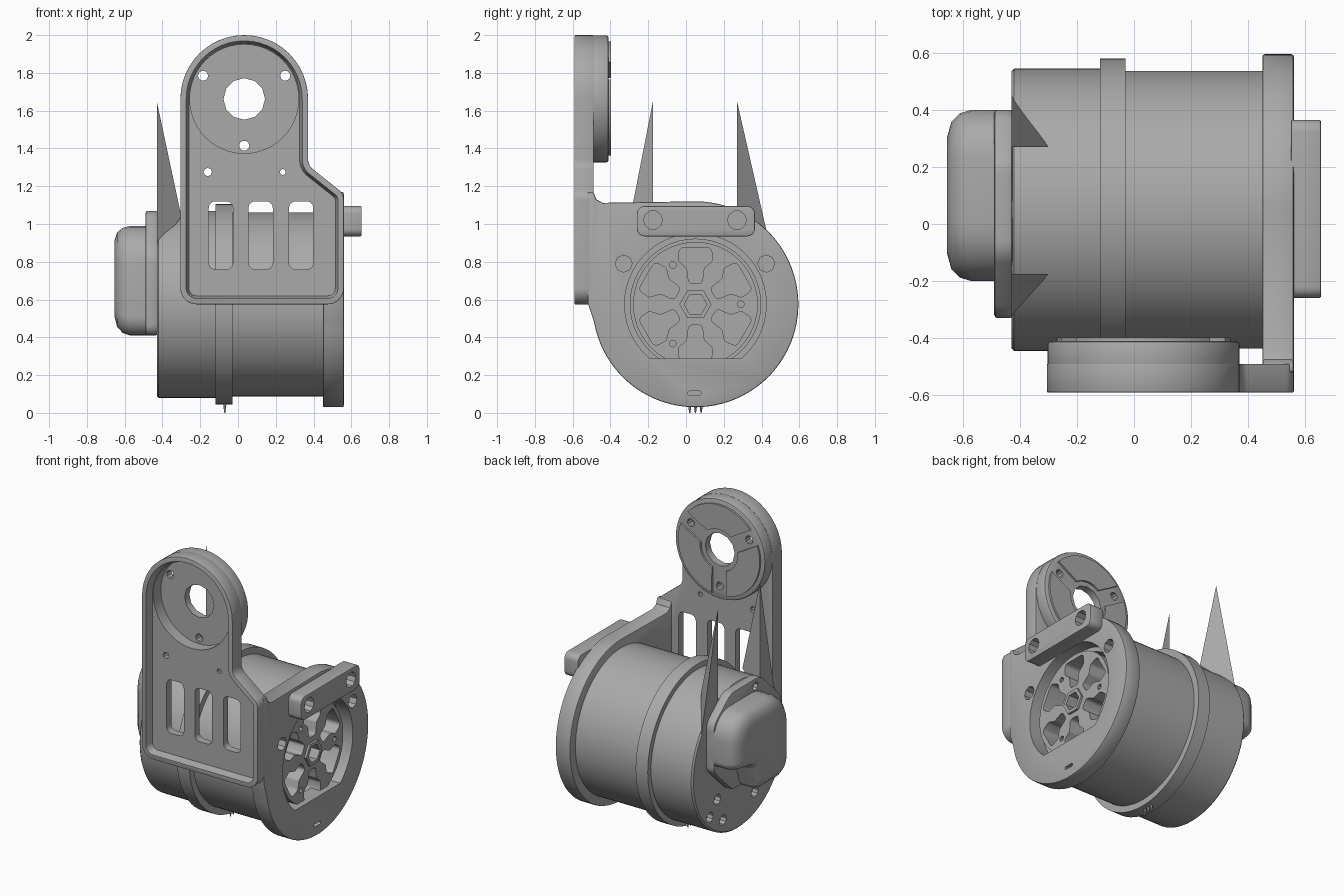
import bpy, bmesh, math
from mathutils import Vector

cube = bpy.data.objects.get("Cube")
if cube:
    bpy.data.objects.remove(cube, do_unlink=True)

CY, CZ = 0.05, 0.575        # motor axis
HX, HZ = 0.033, 1.662       # bracket head centre

grey = bpy.data.materials.new("machined grey")
grey.use_nodes = True
COLOR = (0.4, 0.4, 0.4, 1)
grey.diffuse_color = COLOR
grey.node_tree.nodes["Principled BSDF"].inputs["Base Color"].default_value = COLOR


def arc(u, v, r, start=0, end=360, n=32):
    """Points on an arc; a full turn leaves out the repeated end point."""
    count = n if abs(end - start) >= 360 else n + 1
    angles = [math.radians(start + (end - start) * i / n) for i in range(count)]
    return [(u + r * math.cos(a), v + r * math.sin(a)) for a in angles]


def rounded(corners, n=5):
    """Polygon of (u, v, radius) corners with each corner filleted."""
    pts = []
    for i, (u, v, r) in enumerate(corners):
        p = Vector((u, v))
        a = (Vector(corners[i - 1][:2]) - p).normalized()
        b = (Vector(corners[(i + 1) % len(corners)][:2]) - p).normalized()
        half = a.angle(b) / 2
        if r <= 0:
            pts.append((u, v))
            continue
        mid = p + (a + b).normalized() * r / math.sin(half)
        s, e = p + a * r / math.tan(half) - mid, p + b * r / math.tan(half) - mid
        turn = math.atan2(s.x * e.y - s.y * e.x, s.dot(e))
        a0 = math.atan2(s.y, s.x)
        for k in range(n + 1):
            t = a0 + turn * k / n
            pts.append((mid.x + r * math.cos(t), mid.y + r * math.sin(t)))
    return pts


def box(u0, u1, v0, v1, r):
    return rounded([(u0, v0, r), (u1, v0, r), (u1, v1, r), (u0, v1, r)])


def turned(pts, degrees, u=CY, v=CZ):
    c, s = math.cos(math.radians(degrees)), math.sin(math.radians(degrees))
    return [(u + c * p - s * q, v + s * p + c * q) for p, q in pts]


def add_loft(bm, axis, rings):
    """Capped solid through (position, outline) rings along x or y."""
    loops = []
    for t, pts in rings:
        loops.append([bm.verts.new((t, u, v) if axis == "x" else (u, t, v)) for u, v in pts])
    for lo, hi in zip(loops, loops[1:]):
        for i in range(len(lo)):
            bm.faces.new((lo[i - 1], lo[i], hi[i], hi[i - 1]))
    bm.faces.new(loops[0])
    bm.faces.new(loops[-1])


def part(name, axis, *solids):
    """One object made of solids, each a list of (position, outline) rings."""
    bm = bmesh.new()
    for rings in solids:
        add_loft(bm, axis, rings)
    bmesh.ops.remove_doubles(bm, verts=bm.verts, dist=1e-5)
    bmesh.ops.recalc_face_normals(bm, faces=bm.faces)
    mesh = bpy.data.meshes.new(name)
    bm.to_mesh(mesh)
    bm.free()
    mesh.materials.append(grey)
    ob = bpy.data.objects.new(name, mesh)
    bpy.context.collection.objects.link(ob)
    return ob


def prism(pts, a, b):
    return [(a, pts), (b, pts)]


def finish(ob, axis="x", cuts=(), bevel=0.0):
    """Bevel, cut each solid out in turn, then shade."""
    bpy.ops.object.select_all(action="DESELECT")
    bpy.context.view_layer.objects.active = ob
    ob.select_set(True)
    if bevel:
        mod = ob.modifiers.new("bevel", "BEVEL")
        mod.width, mod.segments, mod.angle_limit = bevel, 2, math.radians(50)
        bpy.ops.object.modifier_apply(modifier=mod.name)
    for solid in cuts:
        cutter = part("cutter", axis, solid)
        cutter.hide_render = True
        mod = ob.modifiers.new("cut", "BOOLEAN")
        mod.operation, mod.solver, mod.object = "DIFFERENCE", "EXACT", cutter
        bpy.ops.object.modifier_apply(modifier=mod.name)
        bpy.data.objects.remove(cutter, do_unlink=True)
    bpy.ops.object.shade_smooth_by_angle(angle=math.radians(35))


# Motor body with raised band, hollowed at the rotor end and drilled at the other
profile = [(-0.43, 0.485), (-0.42, 0.495), (-0.12, 0.495), (-0.12, 0.53),
           (-0.03, 0.53), (-0.03, 0.487), (0.46, 0.487)]
body = part("motor_body", "x", [(x, arc(CY, CZ, r, n=72)) for x, r in profile])
end_holes = [(0.28, 0.36), (-0.12, 0.26), (0.36, 0.27), (0.22, 0.2)]
finish(body, "x", [prism(arc(CY, CZ, 0.345, n=48), 0.38, 0.6)]
       + [prism(arc(y, z, 0.035, n=10), -0.5, -0.39) for y, z in end_holes])

# Rotor face with six petal windows, three screw holes and a hexagonal hub
petal = rounded([(0.11, -0.035, 0.02), (0.19, -0.045, 0.02), (0.23, -0.09, 0.02), (0.3, -0.085, 0.025),
                 (0.3, 0.085, 0.025), (0.23, 0.09, 0.02), (0.19, 0.045, 0.02), (0.11, 0.035, 0.02)], 3)
rotor = part("rotor_face", "x", prism(arc(CY, CZ, 0.33, n=48), 0.37, 0.52))
rotor_cuts = [prism(turned(petal, 30 + 60 * k), 0.385, 0.6) for k in range(6)]
rotor_cuts += [prism(turned(arc(0.24, 0, 0.018, n=8), 120 * k), 0.47, 0.6) for k in range(3)]
rotor_cuts.append(prism(arc(CY, CZ, 0.06, n=6), 0.385, 0.6))
finish(rotor, "x", rotor_cuts)
hub = part("rotor_hub", "x", prism(arc(CY, CZ, 0.085, n=6), 0.5, 0.535))
finish(hub, "x", [prism(arc(CY, CZ, 0.06, n=6), 0.45, 0.6)])

# Round end plate reaching forward to the bracket
outline = arc(CY, CZ, 0.545, 90, -170, 60)
outline += [(-0.52, 0.58), (-0.52, 1.17), (-0.49, 1.17), (-0.475, 1.13), (-0.44, 1.112)]
plate = part("end_plate", "x", prism(outline, 0.45, 0.56))
finish(plate, "x", [prism(arc(CY, CZ, 0.375, -50, 230, 48), 0.4, 0.6)]
       + [prism(arc(y, 0.79, 0.045, n=8), 0.5, 0.6) for y in (-0.33, 0.425)]
       + [prism(box(0.01, 0.08, 0.095, 0.115, 0.008), 0.53, 0.6)], bevel=0.008)

# Mounting bar on the end plate
bar = part("mounting_bar", "x", prism(box(-0.26, 0.365, 0.935, 1.095, 0.04), 0.55, 0.655))
finish(bar, "x", [prism(arc(y, 1.02, 0.05, n=10), 0.57, 0.7) for y in (-0.175, 0.27)], bevel=0.006)


# Bracket plate outline, shrunk by an offset for its recess
def bracket(d):
    return rounded([(-0.305 + d, 0.575 + d, 0.085 - d), (0.56 - d, 0.575 + d, 0.085 - d),
                    (0.56 - d, 1.16 - d / 2, 0.07 - d), (0.371 - d, 1.31 - d / 2, 0.07 + d),
                    (0.371 - d, 2 - d, 0.3379 - d), (-0.305 + d, 2 - d, 0.3379 - d)], 12)


head_holes = [prism(arc(HX, HZ, 0.11, n=12), -0.7, -0.3)]
head_holes += [prism(arc(x, z, 0.027, n=10), -0.7, -0.3)
               for x, z in ((-0.185, 1.785), (0.25, 1.785), (HX, 1.415))]
pocket = prism(arc(HX, HZ, 0.288, n=48), -0.7, -0.46)
slots = [prism(box(x, x + 0.128, 0.76, 1.12, 0.035), -0.7, -0.4) for x in (-0.155, 0.056, 0.27)]
small_holes = [prism(arc(x, 1.275, r, n=8), -0.7, -0.4) for x, r in ((-0.16, 0.022), (0.237, 0.016))]
front = part("bracket_plate", "y", prism(bracket(0), -0.59, -0.49))
recess = [(-0.6, bracket(0.028)), (-0.54, bracket(0.045))]
finish(front, "y", [recess, pocket] + slots + small_holes, bevel=0.008)

# Round bracket head with three raised pads on its back
head = part("bracket_head", "y", prism(arc(HX, HZ, 0.336, n=64), -0.52, -0.41))
finish(head, "y", [pocket] + head_holes, bevel=0.012)
pads = [prism(arc(HX, HZ, 0.305, a - 50, a + 50, 16) + arc(HX, HZ, 0.14, a + 38, a - 38, 8), -0.415, -0.397)
        for a in (90, 210, 330)]
finish(part("head_pads", "y", *pads))

# Cable cover: base flange and domed cap with a missing lower corner
flange = rounded([(-0.33, 0.41, 0.06), (0.2, 0.41, 0.06), (0.4, 0.6, 0.08), (0.4, 0.92, 0.1),
                  (0.22, 1.07, 0.12), (-0.1, 1.07, 0.12), (-0.33, 0.85, 0.15)])
finish(part("cover_flange", "x", prism(flange, -0.49, -0.425)), "x",
       [prism(arc(-0.04, 1.02, 0.028, n=8), -0.6, -0.46)], bevel=0.012)
cap = rounded([(-0.2, 0.41, 0.1), (0.12, 0.41, 0.04), (0.18, 0.6, 0.06), (0.4, 0.64, 0.05),
               (0.4, 0.99, 0.16), (-0.2, 0.99, 0.2)], 6)


def scaled(s):
    return [(0.1 + (y - 0.1) * s, 0.74 + (z - 0.74) * s) for y, z in cap]


rings = [(-0.44, 1), (-0.57, 1), (-0.61, 0.96), (-0.64, 0.86), (-0.655, 0.68)]
finish(part("cover_cap", "x", [(x, scaled(s)) for x, s in rings]))

# Two thin upright fins at the cover end
for side, y0, y1 in (("front", -0.175, -0.33), ("back", 0.27, 0.45)):
    tri = [(-0.43, y0, 0.85), (-0.3, y0, 1.04), (-0.43, y1, 0.86), (-0.43, y0, 1.65)]
    mesh = bpy.data.meshes.new(side + "_fin")
    mesh.from_pydata(tri, [], [(0, 2, 1), (0, 1, 3), (1, 2, 3), (2, 0, 3)])
    if y1 < y0:
        mesh.flip_normals()
    mesh.materials.append(grey)
    bpy.context.collection.objects.link(bpy.data.objects.new(side + "_fin", mesh))

# Small contact pins under the band
for i, y in enumerate((0.02, 0.05, 0.08)):
    bpy.ops.mesh.primitive_cone_add(vertices=6, radius1=0.012, radius2=0.003, depth=0.06,
                                    location=(-0.07, y, 0.03), rotation=(math.pi, 0, 0))
    pin = bpy.context.object
    pin.name = "contact_pin_%d" % (i + 1)
    pin.data.materials.append(grey)
